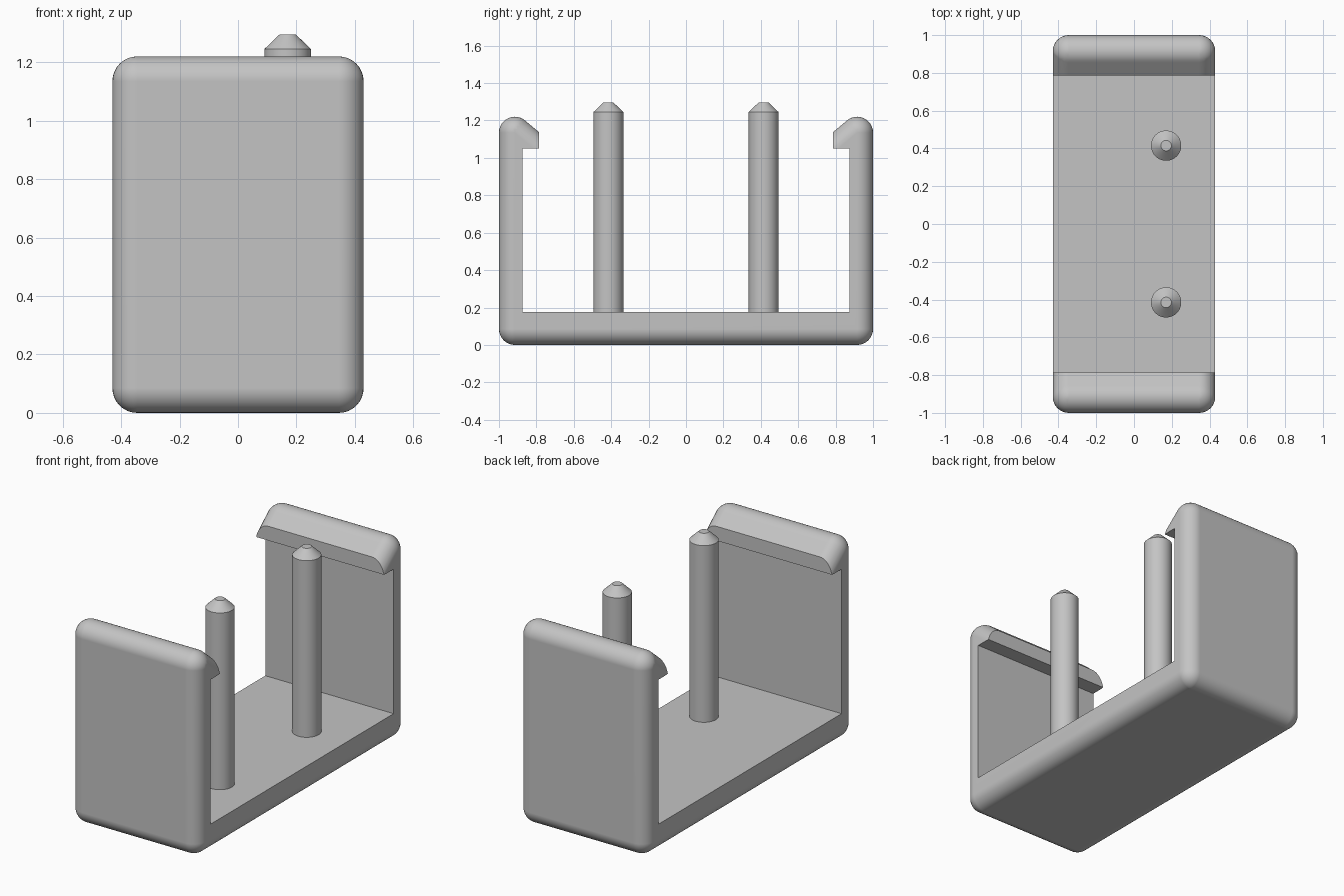
import bpy, bmesh, math
from mathutils import Vector, Matrix

cube = bpy.data.objects.get("Cube")
if cube:
    bpy.data.objects.remove(cube, do_unlink=True)

HALF_W, HALF_L, TOP = 0.43, 1.0, 1.22
R = 0.085                        # outer fillet radius
FLOOR, WALL_IN = 0.175, 0.875    # floor top, inner wall face
LIP_Z, LIP_IN = 1.05, 0.785      # underside and tip of the snap hooks
SLOPE = math.tan(math.radians(40))

grey = bpy.data.materials.new("grey_plastic")
grey.use_nodes = True
color = (0.55, 0.55, 0.55, 1)
grey.diffuse_color = color
grey.node_tree.nodes["Principled BSDF"].inputs["Base Color"].default_value = color


def make_object(name, bm):
    bmesh.ops.recalc_face_normals(bm, faces=bm.faces)
    mesh = bpy.data.meshes.new(name)
    bm.to_mesh(mesh)
    bm.free()
    mesh.materials.append(grey)
    obj = bpy.data.objects.new(name, mesh)
    bpy.context.collection.objects.link(obj)
    return obj


def activate(obj):
    bpy.ops.object.select_all(action='DESELECT')
    obj.select_set(True)
    bpy.context.view_layer.objects.active = obj


def smooth(obj):
    activate(obj)
    bpy.ops.object.shade_smooth_by_angle(angle=math.radians(25))
    mod = obj.modifiers.new("even_shading", 'WEIGHTED_NORMAL')
    mod.keep_sharp = True


def rounded_hull(centres):
    """Convex hull of equal balls: a block with every edge filleted."""
    ball = bmesh.new()
    bmesh.ops.create_uvsphere(ball, u_segments=32, v_segments=16, radius=R)
    points = [v.co.copy() for v in ball.verts]
    ball.free()
    bm = bmesh.new()
    for c in centres:
        for p in points:
            bm.verts.new(p + Vector(c))
    bmesh.ops.convex_hull(bm, input=bm.verts)
    loose = [v for v in bm.verts if not v.link_faces]
    bmesh.ops.delete(bm, geom=loose, context='VERTS')
    return bm


def tidy(bm):
    bmesh.ops.dissolve_limit(bm, angle_limit=0.002, verts=bm.verts, edges=bm.edges)


# Front half of the filleted body, its roof sloping down inwards
wall_y, roof_z, past = R - HALF_L, TOP - R, 0.1
side = [(wall_y, R), (wall_y, roof_z),
        (past, roof_z - (past - wall_y) * SLOPE), (past, R)]
body = rounded_hull([(s * (HALF_W - R), y, z) for s in (-1, 1) for y, z in side])
tidy(body)
bmesh.ops.bisect_plane(body, geom=body.verts[:] + body.edges[:] + body.faces[:],
                       plane_co=(0, 0, 0), plane_no=(0, 1, 0), clear_outer=True)

# Mirror it to make the back half
copy = bmesh.ops.duplicate(body, geom=body.verts[:] + body.edges[:] + body.faces[:])["geom"]
bmesh.ops.scale(body, vec=(1, -1, 1), verts=[g for g in copy if isinstance(g, bmesh.types.BMVert)])
bmesh.ops.reverse_faces(body, faces=[g for g in copy if isinstance(g, bmesh.types.BMFace)])
bmesh.ops.remove_doubles(body, verts=body.verts, dist=0.0001)
tidy(body)
housing = make_object("clip_housing", body)

# Hollow out the inside, leaving the hooks
half = [(WALL_IN, FLOOR), (WALL_IN, LIP_Z), (LIP_IN, LIP_Z), (LIP_IN, 2)]
outline = half + [(-y, z) for y, z in reversed(half)]
bm = bmesh.new()
face = bm.faces.new([bm.verts.new((-1, y, z)) for y, z in outline])
pushed = bmesh.ops.extrude_face_region(bm, geom=[face])["geom"]
bmesh.ops.translate(bm, vec=(2, 0, 0),
                    verts=[g for g in pushed if isinstance(g, bmesh.types.BMVert)])
cutter = make_object("inside_cutter", bm)
cutter.hide_render = True
cut = housing.modifiers.new("hollow", 'BOOLEAN')
cut.operation = 'DIFFERENCE'
cut.solver = 'EXACT'
cut.object = cutter
activate(housing)
bpy.ops.object.modifier_apply(modifier=cut.name)
bpy.data.objects.remove(cutter, do_unlink=True)
smooth(housing)

# Two upright pins with chamfered tips
for label, y in (("front", -0.415), ("back", 0.415)):
    bm = bmesh.new()
    profile = [(0, 0.1), (0.08, 0.1), (0.08, 1.245), (0.028, 1.295), (0, 1.295)]
    verts = [bm.verts.new((r, 0, z)) for r, z in profile]
    edges = [bm.edges.new(pair) for pair in zip(verts, verts[1:])]
    bmesh.ops.spin(bm, geom=verts + edges, cent=(0, 0, 0), axis=(0, 0, 1),
                   angle=math.tau, steps=48)
    bmesh.ops.remove_doubles(bm, verts=bm.verts, dist=0.0001)
    bmesh.ops.transform(bm, matrix=Matrix.Translation((0.17, y, 0)), verts=bm.verts)
    smooth(make_object(label + "_pin", bm))
